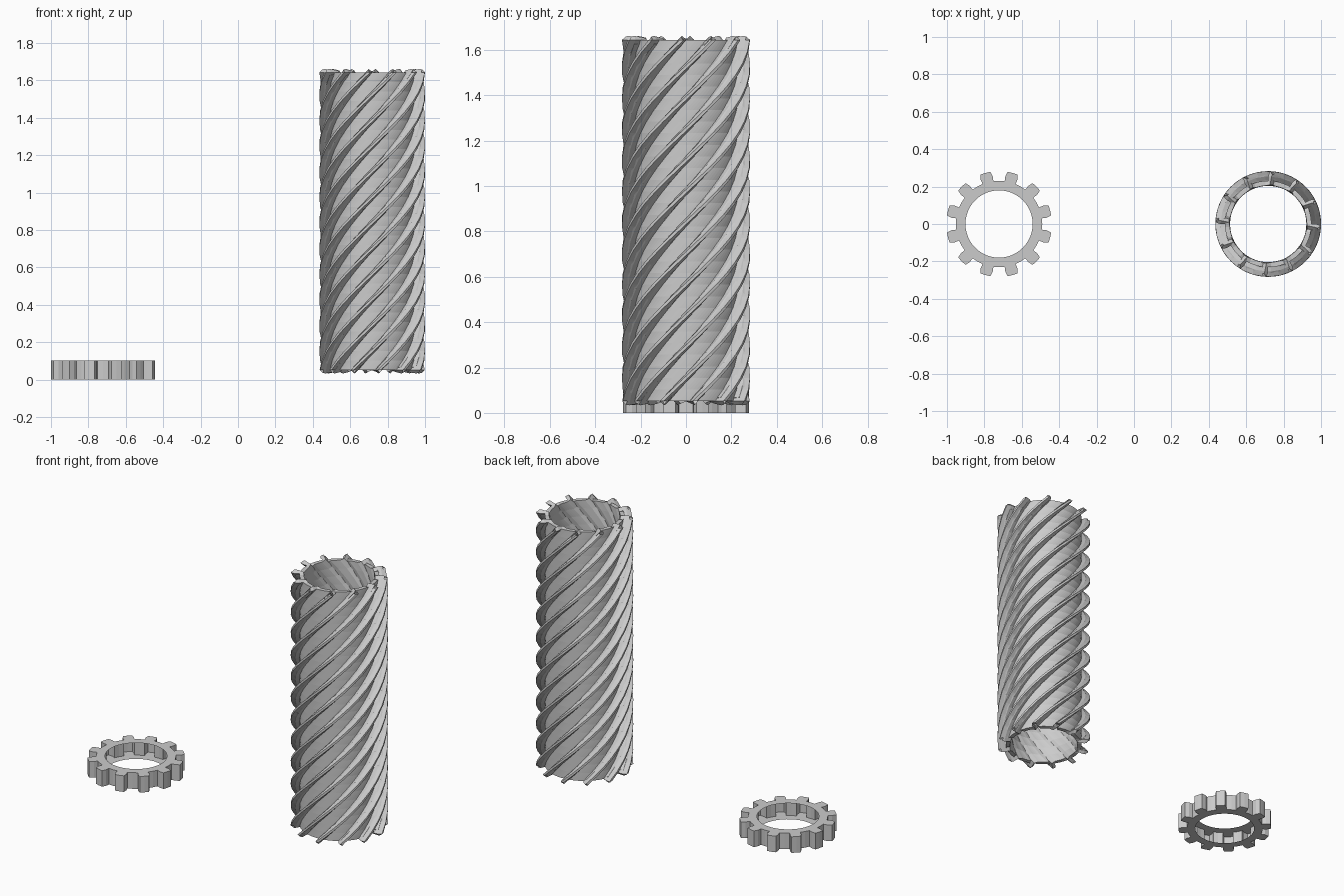
import bpy
from math import pi, sin, cos, tan, atan, radians

if "Cube" in bpy.data.objects:
    bpy.data.objects.remove(bpy.data.objects["Cube"])

U = 0.2568                      # radius of the pitch circle
R_TIP, R_ROOT, R_BORE = 1.1 * U, 0.9 * U, 0.7 * U
HALF = 0.2 * U                  # half thickness of the ring gear
LEAN = atan(0.1 * tan(radians(20)) / 1.1)   # flank lean towards the tip


def pt(r, a, z):
    return (r * cos(a), r * sin(a), z)


def tooth(a, t, z):
    """Outline of one tooth starting at angle a, pitch t."""
    l, m, r = a + t / 4, a + t / 2, a + 3 * t / 4
    return [pt(R_ROOT, a, z), pt(R_ROOT, l, z), pt(U, l, z),
            pt(R_TIP, l + LEAN, z), pt(R_TIP, m, z), pt(R_TIP, r - LEAN, z),
            pt(U, r, z), pt(R_ROOT, r, z)]


def bridge(lo, hi, n):
    """Quads joining two closed loops that start at index lo and hi."""
    return [(lo + i, lo + (i + 1) % n, hi + (i + 1) % n, hi + i) for i in range(n)]


def make(name, verts, faces, loc):
    me = bpy.data.meshes.new(name)
    me.from_pydata(verts, [], faces)
    me.update()
    ob = bpy.data.objects.new(name, me)
    ob.location = loc
    bpy.context.collection.objects.link(ob)
    return ob


# Ring gear: two toothed plates and the outer wall, open on the bore side
N = 12
t = 2 * pi / N
verts, faces = [], []
for z in (-HALF, HALF):
    for k in range(N):
        verts += tooth(k * t, t, z)
n = 8 * N
faces += bridge(0, n, n)
for side, z in enumerate((-HALF, HALF)):
    base = len(verts)
    for k in range(N):
        verts += [pt(R_BORE, k * t + j * t / 4, z) for j in range(4)]
        mid = len(verts)
    mids = len(verts)
    verts += [pt(R_ROOT, k * t + t / 2, z) for k in range(N)]
    for k in range(N):
        o = side * n + 8 * k
        nxt = side * n + 8 * ((k + 1) % N)
        b = base + 4 * k
        m = mids + k
        bn = base + 4 * ((k + 1) % N)
        plate = [(b, o, o + 1, b + 1), (b + 1, o + 1, m, b + 2),
                 (b + 2, m, o + 7, b + 3), (b + 3, o + 7, nxt, bn),
                 (m, o + 1, o + 2, o + 3, o + 4), (m, o + 4, o + 5, o + 6, o + 7)]
        faces += plate if side else [f[::-1] for f in plate]
make("ring_gear", verts, faces, (-0.7215, 0, HALF))

# Worm: stacked, progressively turned rows of teeth and flat gaps
ROWS, SLOTS, SKEW = 32, 24, radians(11.25)
t = 2 * pi / SLOTS
verts, faces = [], []
for row in range(ROWS):
    z = row * 0.2 * U
    for k in range(SLOTS):
        a = k * t + row * SKEW
        if k % 2 == 0:
            verts += tooth(a, t, z)
        else:
            verts += [pt(R_ROOT, a + j * t / 4, z) for j in range(4)]
n = 12 * SLOTS // 2
for row in range(ROWS - 1):
    faces += bridge(row * n, (row + 1) * n, n)
worm = make("worm_gear", verts, faces, (0.7175, 0, HALF))

# Wall thickness, inwards
wall = worm.modifiers.new("wall", 'SOLIDIFY')
wall.thickness = 0.1 * U
wall.offset = -1
